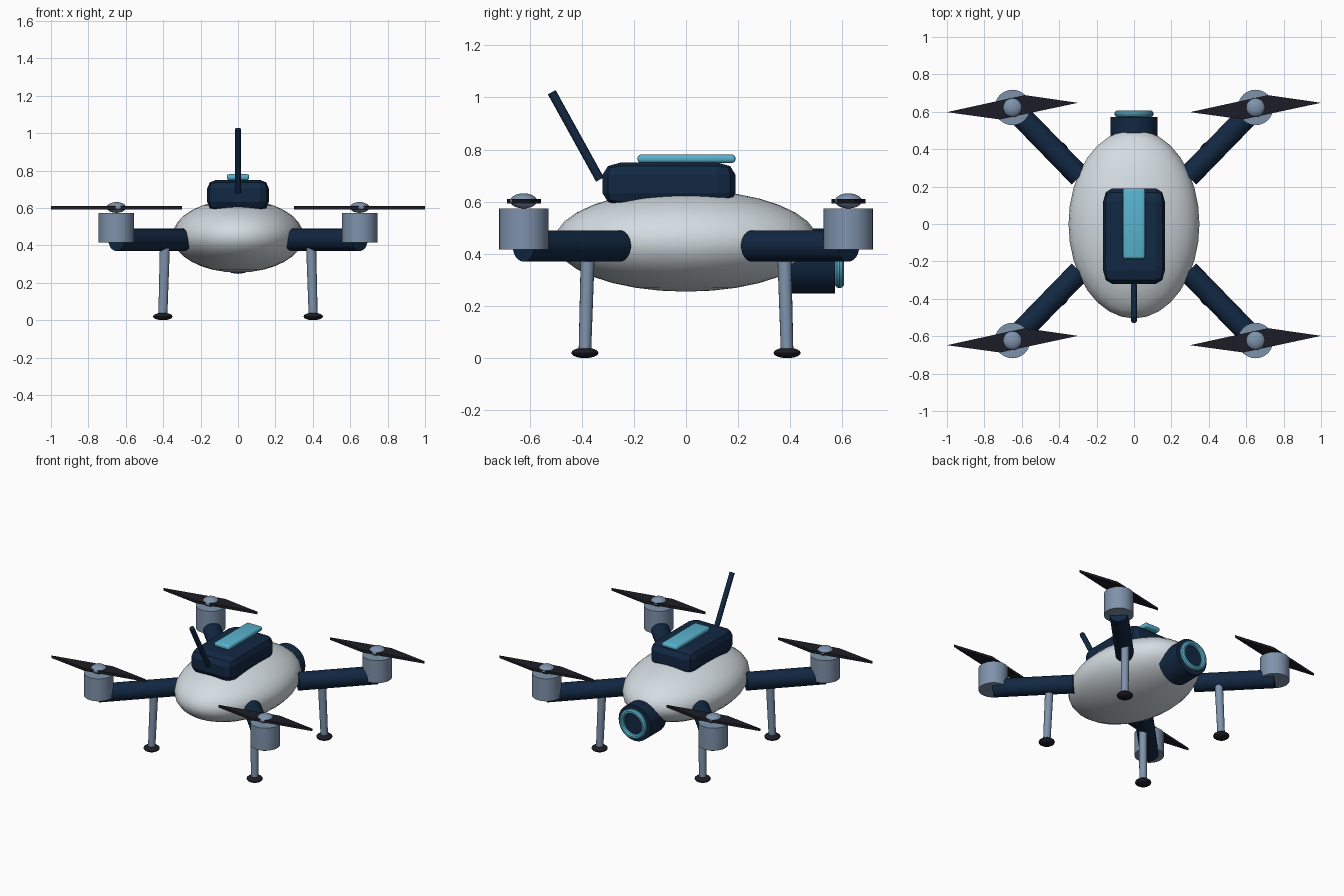
import bpy, bmesh, math
from mathutils import Vector

if "Cube" in bpy.data.objects:
    bpy.data.objects.remove(bpy.data.objects["Cube"])


def material(name, rgb):
    m = bpy.data.materials.new(name)
    m.diffuse_color = (*rgb, 1)
    m.use_nodes = True
    m.node_tree.nodes["Principled BSDF"].inputs["Base Color"].default_value = m.diffuse_color
    return m


SHELL = material("pale grey shell", (0.66, 0.72, 0.76))
NAVY = material("navy blue", (0.006, 0.021, 0.056))
CYAN = material("cyan accent", (0.10, 0.45, 0.62))
METAL = material("blue grey metal", (0.21, 0.29, 0.41))
BLACK = material("near black", (0.012, 0.012, 0.019))


def finish(name, mat, smooth=True):
    ob = bpy.context.object
    ob.name = name
    ob.data.materials.append(mat)
    bpy.ops.object.transform_apply(location=False, rotation=False, scale=True)
    if smooth:
        bpy.ops.object.shade_smooth_by_angle(angle=math.radians(35))
    return ob


def ellipsoid(name, loc, radii, mat, segs=24, rings=14):
    bpy.ops.mesh.primitive_uv_sphere_add(segments=segs, ring_count=rings, location=loc)
    bpy.context.object.scale = radii
    return finish(name, mat)


def rod(name, start, end, r1, r2, mat, sides=24):
    a, b = Vector(start), Vector(end)
    d = b - a
    bpy.ops.mesh.primitive_cone_add(vertices=sides, radius1=r1, radius2=r2,
                                    depth=d.length, location=(a + b) / 2)
    bpy.context.object.rotation_euler = d.to_track_quat('Z', 'Y').to_euler()
    return finish(name, mat)


def bevelled_box(name, loc, size, bevel, segs, mat, stretch=1.0):
    # size is given before the lengthwise stretch, so the bevel stretches too
    bpy.ops.mesh.primitive_cube_add(size=1, location=loc)
    ob = bpy.context.object
    ob.scale = size
    bpy.ops.object.transform_apply(location=False, rotation=False, scale=True)
    mod = ob.modifiers.new("bevel", 'BEVEL')
    mod.width, mod.segments = bevel, segs
    bpy.ops.object.modifier_apply(modifier="bevel")
    ob.scale = (1, stretch, 1)
    return finish(name, mat, smooth=segs > 2)


def propeller(name, loc):
    # thin skewed diamond
    outline = [(-0.35, -0.025), (-0.066, -0.064), (0.35, 0.025), (0.066, 0.066)]
    bm = bmesh.new()
    face = bm.faces.new([bm.verts.new((x, y, -0.009)) for x, y in outline])
    ext = bmesh.ops.extrude_face_region(bm, geom=[face])
    top = [v for v in ext["geom"] if isinstance(v, bmesh.types.BMVert)]
    bmesh.ops.translate(bm, verts=top, vec=(0, 0, 0.018))
    bmesh.ops.recalc_face_normals(bm, faces=bm.faces)
    me = bpy.data.meshes.new(name)
    bm.to_mesh(me)
    bm.free()
    me.materials.append(BLACK)
    ob = bpy.data.objects.new(name, me)
    ob.location = loc
    bpy.context.collection.objects.link(ob)


# main hull and raised pod
ellipsoid("body_shell", (0, 0, 0.45), (0.35, 0.505, 0.195), SHELL, 32, 16)
bevelled_box("top_pod", (0, -0.065, 0.668), (0.33, 0.34, 0.165), 0.047, 2, NAVY, 1.5)
bevelled_box("top_light_strip", (0, 0.002, 0.765), (0.12, 0.376, 0.032), 0.013, 3, CYAN)
rod("antenna", (0, -0.33, 0.685), (0, -0.515, 1.02), 0.017, 0.017, NAVY, 12)

# camera
rod("camera_housing", (0, 0.40, 0.373), (0, 0.572, 0.373), 0.125, 0.125, NAVY)
bpy.ops.mesh.primitive_torus_add(location=(0, 0.589, 0.373), rotation=(math.pi / 2, 0, 0),
                                 major_radius=0.087, minor_radius=0.018,
                                 major_segments=28, minor_segments=10)
finish("camera_ring", CYAN)

# four arms, each with motor, rotor, leg and foot
for end, sy in (("front", -1), ("back", 1)):
    for side, sx in (("left", -1), ("right", 1)):
        tag = f"{end}_{side}"
        mx, my = 0.65 * sx, 0.623 * sy
        rod("arm_" + tag, (0.29 * sx, 0.253 * sy, 0.43), (mx, my, 0.43), 0.06, 0.06, NAVY)
        rod("motor_" + tag, (mx, my, 0.416), (mx, my, 0.574), 0.095, 0.095, METAL)
        propeller("propeller_" + tag, (mx, my, 0.602))
        ellipsoid("rotor_hub_" + tag, (mx, my, 0.603), (0.052, 0.052, 0.029), METAL, 20, 10)
        rod("leg_" + tag, (0.402 * sx, 0.388 * sy, 0.02), (0.39 * sx, 0.376 * sy, 0.43),
            0.024, 0.027, METAL, 16)
        ellipsoid("foot_" + tag, (0.402 * sx, 0.388 * sy, 0.02), (0.052, 0.052, 0.02), BLACK, 20, 10)
